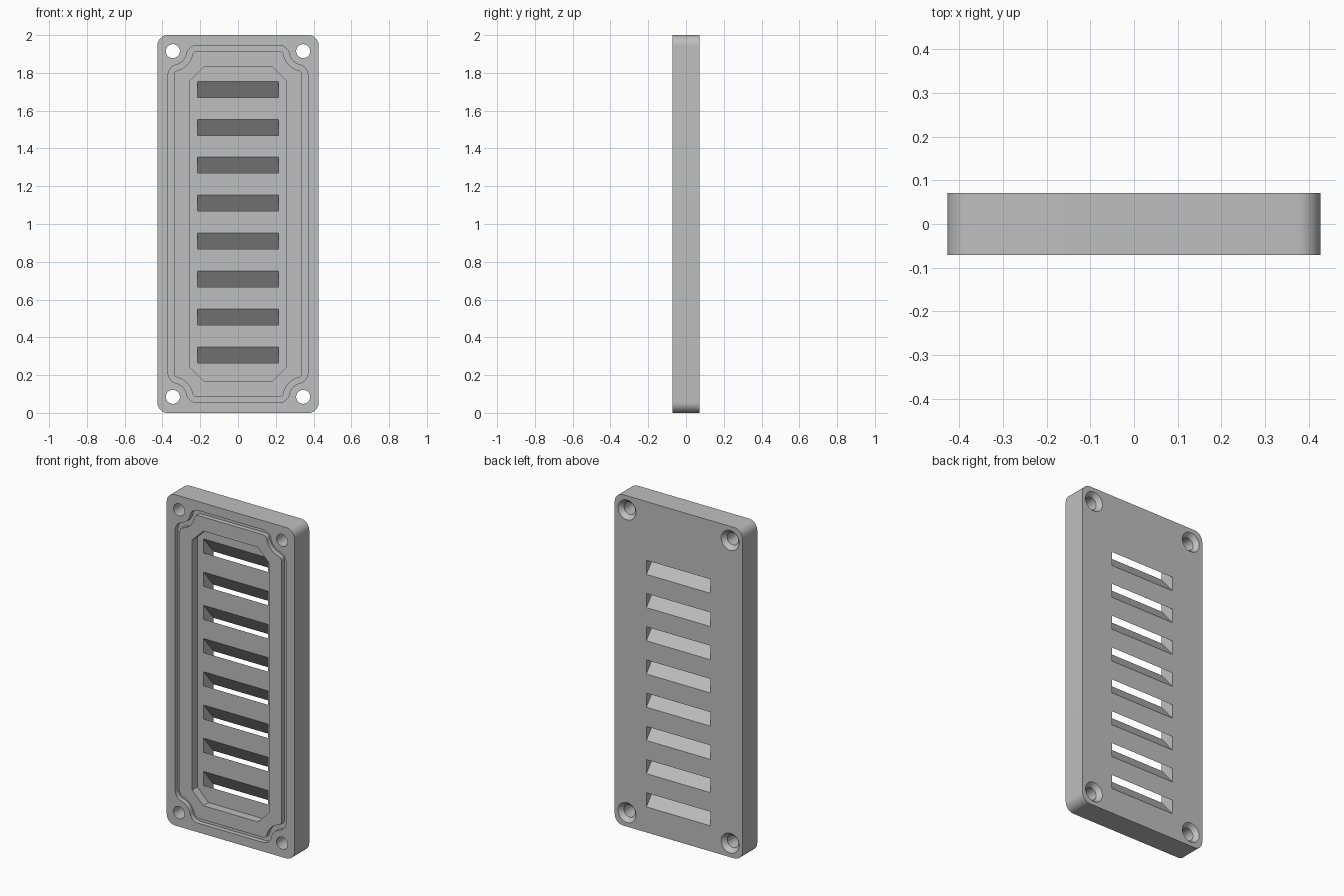
import bpy, bmesh
from math import sin, cos, pi, sqrt, atan2

FRONT, BACK = -0.071, 0.071
HALF_W, HALF_H = 0.427, 1.0
HOLE_X, HOLE_Z = 0.345, 0.915
FLOOR = FRONT + 0.05

if "Cube" in bpy.data.objects:
    bpy.data.objects.remove(bpy.data.objects["Cube"])

grey = bpy.data.materials.new("light grey")
grey.use_nodes = True
colour = (0.52, 0.52, 0.52, 1)
grey.diffuse_color = colour
grey.node_tree.nodes["Principled BSDF"].inputs["Base Color"].default_value = colour


def arc(cx, cz, r, a0, a1, n=10):
    return [(cx + r * cos(a0 + (a1 - a0) * i / n), cz + r * sin(a0 + (a1 - a0) * i / n))
            for i in range(n + 1)]


def mirrored(quarter):
    """Closed outline from the upper right quarter, listed from top to side."""
    q = list(quarter)
    return (q + [(x, -z) for x, z in reversed(q)]
            + [(-x, -z) for x, z in q] + [(-x, z) for x, z in reversed(q)])


def ring(outline, y, dz=0.0):
    return [(x, y, z + 1 + dz) for x, z in outline]


def loft(bm, rings, wrap=False):
    """Skin a stack of matching rings, capped or joined end to end."""
    loops = [[bm.verts.new(p) for p in r] for r in rings]
    n = len(loops[0])
    pairs = list(zip(loops, loops[1:]))
    if wrap:
        pairs.append((loops[-1], loops[0]))
    else:
        bm.faces.new(loops[0])
        bm.faces.new(loops[-1])
    for a, b in pairs:
        for i in range(n):
            j = (i + 1) % n
            bm.faces.new((a[i], a[j], b[j], b[i]))


def finish(name, bm):
    bmesh.ops.recalc_face_normals(bm, faces=bm.faces)
    mesh = bpy.data.meshes.new(name)
    bm.to_mesh(mesh)
    bm.free()
    mesh.materials.append(grey)
    obj = bpy.data.objects.new(name, mesh)
    bpy.context.collection.objects.link(obj)
    return obj


def gasket_outline(d):
    """Rounded outline that dips in around a screw hole, grown by d."""
    w, h = 0.355 + d, 0.93 + d
    dip, fillet = 0.09 - d, 0.04 + d
    reach = dip + fillet
    fz = h - fillet
    fx = HOLE_X - sqrt(reach ** 2 - (HOLE_Z - fz) ** 2)
    gx = w - fillet
    gz = HOLE_Z - sqrt(reach ** 2 - (HOLE_X - gx) ** 2)
    a = atan2(HOLE_Z - fz, HOLE_X - fx)
    b = atan2(HOLE_Z - gz, HOLE_X - gx)
    return mirrored(arc(fx, fz, fillet, pi / 2, a)
                    + arc(HOLE_X, HOLE_Z, dip, pi + a, pi + b)[1:-1]
                    + arc(gx, gz, fillet, b, 0))


# Plate with rounded corners
r = 0.055
bm = bmesh.new()
plate_outline = mirrored(arc(HALF_W - r, HALF_H - r, r, pi / 2, 0))
loft(bm, [ring(plate_outline, FRONT), ring(plate_outline, BACK)])
plate = finish("vent_plate", bm)

# Chamfered front recess
bm = bmesh.new()
recess = mirrored([(0.182, 0.83), (0.257, 0.755)])
loft(bm, [ring(recess, FRONT - 0.05), ring(recess, FLOOR)])
recess_cutter = finish("recess_cutter", bm)

# Gasket groove around the recess
bm = bmesh.new()
outer, inner = gasket_outline(0.015), gasket_outline(-0.015)
bottom = FRONT + 0.028
loft(bm, [ring(outer, FRONT - 0.05), ring(outer, bottom),
          ring(inner, bottom), ring(inner, FRONT - 0.05)], wrap=True)
groove_cutter = finish("groove_cutter", bm)

# Eight slots sloping down towards the back
bm = bmesh.new()
slope, over = -1.2, 0.02
slot = mirrored([(0.215, 0.0425)])
for i in range(8):
    z = (i - 3.5) * 0.2008 + 0.01
    loft(bm, [ring(slot, FLOOR - over, z - over * slope),
              ring(slot, BACK + over, z + (BACK + over - FLOOR) * slope)])
slot_cutter = finish("slot_cutter", bm)

# Corner screw holes, countersunk from the back
bm = bmesh.new()
for sx in (-1, 1):
    for sz in (-1, 1):
        profile = [(0.037, FRONT - 0.05), (0.037, BACK - 0.025),
                   (0.06, BACK), (0.06, BACK + 0.05)]
        loft(bm, [ring(arc(sx * HOLE_X, sz * HOLE_Z, rad, 0, 2 * pi, 40)[:-1], y)
                  for rad, y in profile])
hole_cutter = finish("screw_hole_cutter", bm)

# Cut everything out of the plate
bpy.context.view_layer.objects.active = plate
for cutter in (recess_cutter, groove_cutter, slot_cutter, hole_cutter):
    cutter.hide_render = True
    mod = plate.modifiers.new(cutter.name, 'BOOLEAN')
    mod.operation = 'DIFFERENCE'
    mod.solver = 'EXACT'
    mod.object = cutter
    bpy.ops.object.modifier_apply(modifier=mod.name)
    bpy.data.objects.remove(cutter)

bpy.ops.object.select_all(action='DESELECT')
plate.select_set(True)
bpy.ops.object.shade_smooth_by_angle(angle=pi / 6)
